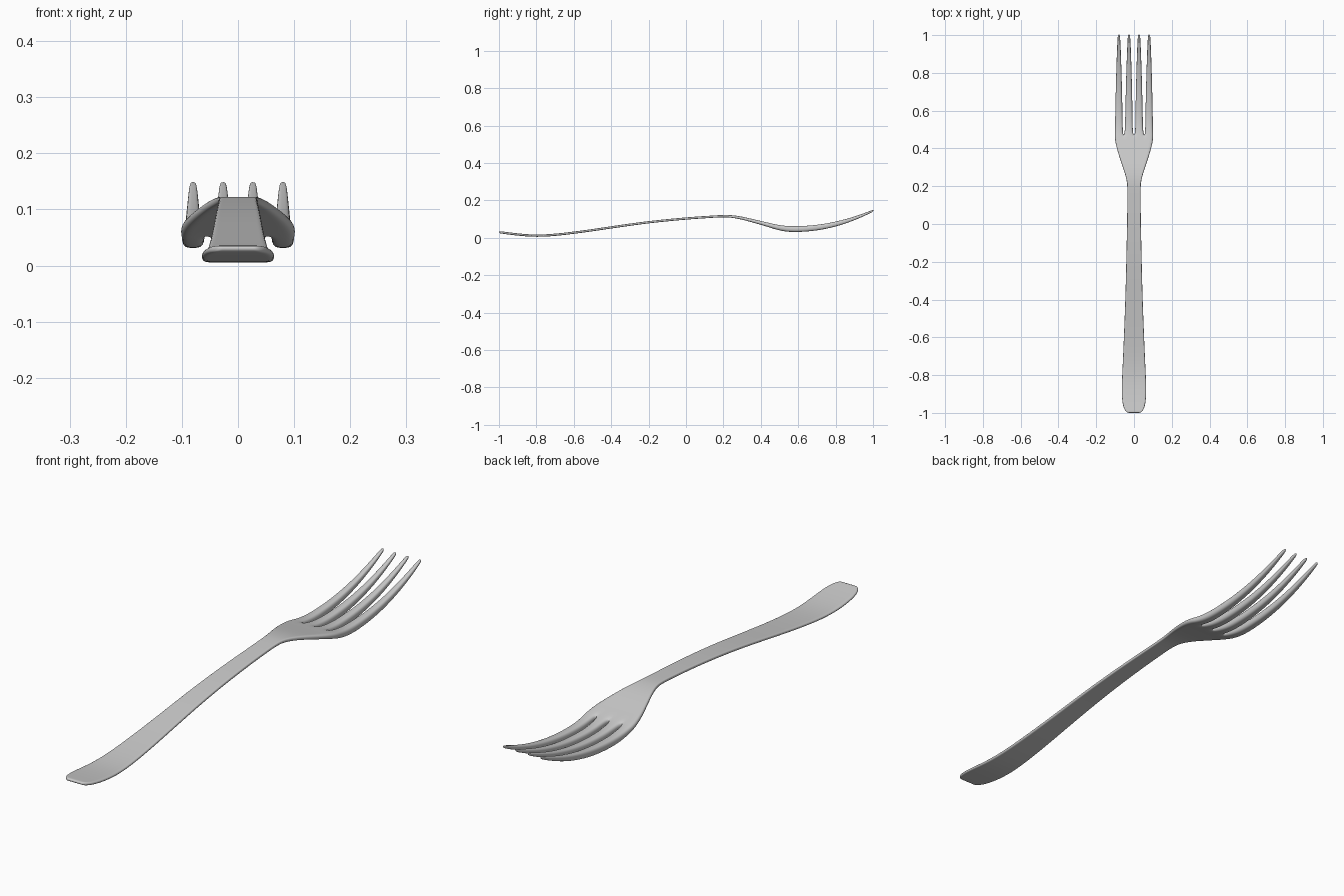
import bpy, bmesh

if "Cube" in bpy.data.objects:
    bpy.data.objects.remove(bpy.data.objects["Cube"])

# Side profile: y, centre height, half thickness
PROFILE = [(-1.01, .032, .006), (-.9, .017, .006), (-.8, .010, .006), (-.7, .015, .006),
           (-.6, .026, .006), (-.4, .056, .006), (-.2, .085, .006), (0, .104, .006),
           (.2, .117, .006), (.25, .115, .007), (.3, .106, .008), (.4, .080, .010),
           (.5, .053, .014), (.55, .045, .0155), (.6, .044, .0155), (.7, .052, .015),
           (.8, .070, .0135), (.9, .102, .010), (1.01, .149, .005)]

# Plan outline of handle and neck: y, half width
OUTLINE = [(-1.0, .034), (-.985, .052), (-.945, .063), (-.88, .066), (-.8, .063), (-.7, .058),
           (-.55, .052), (-.4, .046), (-.2, .041), (0, .037), (.12, .035), (.2, .035),
           (.24, .040), (.29, .056), (.34, .073), (.39, .089), (.43, .099), (.465, .103)]

# Tine rows: y, half width, inner centre, outer centre
TINES = [(.49, .0215, .0275, .0800), (.55, .0205, .0270, .0800), (.65, .0185, .0268, .0800),
         (.75, .0160, .0267, .0800), (.85, .0130, .0266, .0800), (.93, .0100, .0265, .0800),
         (.98, .0075, .0265, .0800), (1.004, .0050, .0265, .0800)]

COLUMNS = [-1, -.77, -.535, -.265, 0, .265, .535, .77, 1]


def profile(y):
    for (y0, z0, t0), (y1, z1, t1) in zip(PROFILE, PROFILE[1:]):
        if y <= y1:
            f = (y - y0) / (y1 - y0)
            return z0 + f * (z1 - z0), t0 + f * (t1 - t0)
    return PROFILE[-1][1:]


def add_row(bm, y, xs):
    z, t = profile(y)
    return [bm.verts.new((x, y, z + t)) for x in xs]


def bridge(bm, a, b):
    for i in range(len(a) - 1):
        bm.faces.new((a[i], a[i + 1], b[i + 1], b[i]))


bm = bmesh.new()

# Handle and neck sheet
last = None
for y, w in OUTLINE:
    row = add_row(bm, y, [u * w for u in COLUMNS])
    if last:
        bridge(bm, last, row)
    last = row

# Four tines, each continuing two columns of the neck
for k, (side, outer) in enumerate([(-1, 1), (-1, 0), (1, 0), (1, 1)]):
    prev = last[2 * k:2 * k + 3]
    for y, w, ci, co in TINES:
        c = side * (co if outer else ci)
        row = add_row(bm, y, [c - w, c, c + w])
        bridge(bm, prev, row)
        prev = row

# Thicken downwards with the varying thickness
res = bmesh.ops.extrude_face_region(bm, geom=bm.faces[:], use_keep_orig=True)
for v in res["geom"]:
    if isinstance(v, bmesh.types.BMVert):
        v.co.z -= 2 * profile(v.co.y)[1]
bmesh.ops.recalc_face_normals(bm, faces=bm.faces[:])
for f in bm.faces:
    f.smooth = True

mesh = bpy.data.meshes.new("fork")
bm.to_mesh(mesh)
bm.free()
fork = bpy.data.objects.new("fork", mesh)
bpy.context.collection.objects.link(fork)

# Soft rounded edges
sub = fork.modifiers.new("smooth", "SUBSURF")
sub.levels = sub.render_levels = 2
